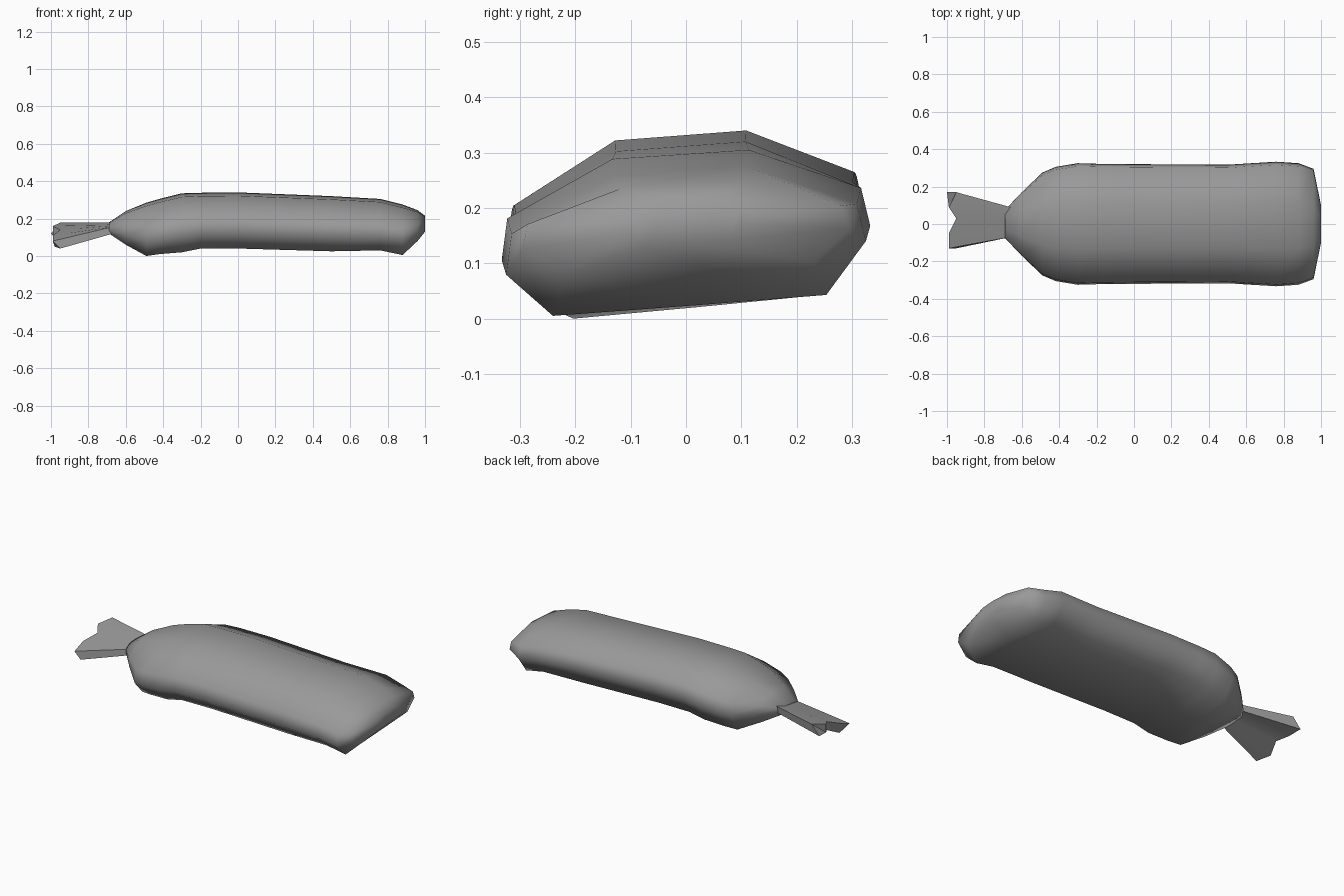
import bpy
import bmesh
import math

default_cube = bpy.data.objects.get("Cube")
if default_cube:
    bpy.data.objects.remove(default_cube, do_unlink=True)


def make_material(name, value):
    colour = (value, value, value, 1.0)
    material = bpy.data.materials.new(name)
    material.use_nodes = True
    material.diffuse_color = colour
    shader = next(n for n in material.node_tree.nodes if n.type == "BSDF_PRINCIPLED")
    shader.inputs["Base Color"].default_value = colour
    return material


def loft(name, rings, material, sharp_angle):
    """Skin closed rings of equal length and cap both ends."""
    bm = bmesh.new()
    loops = [[bm.verts.new(point) for point in ring] for ring in rings]
    count = len(loops[0])
    for start, end in zip(loops, loops[1:]):
        for i in range(count):
            j = (i + 1) % count
            bm.faces.new((start[i], start[j], end[j], end[i]))
    caps = [bm.faces.new(loops[0]), bm.faces.new(loops[-1])]
    bmesh.ops.triangulate(bm, faces=caps)
    bmesh.ops.recalc_face_normals(bm, faces=bm.faces[:])
    mesh = bpy.data.meshes.new(name)
    bm.to_mesh(mesh)
    bm.free()
    mesh.materials.append(material)
    obj = bpy.data.objects.new(name, mesh)
    bpy.context.collection.objects.link(obj)
    bpy.ops.object.select_all(action="DESELECT")
    obj.select_set(True)
    bpy.context.view_layer.objects.active = obj
    bpy.ops.object.shade_smooth_by_angle(angle=math.radians(sharp_angle))
    return obj


cloth = make_material("grey cloth", 0.32)

# Slumped sack cross-section: across (front to back) and up, both from -1 to 1
section = [(-.4, .88), (.34, 1), (.95, .5), (1, 0), (.78, -.72),
           (.1, -.85), (-.74, -1), (-1, -.45), (-.97, .1)]

# Stations along the sack: x, half width, top, bottom
stations = [
    (-.69, .075, .18, .12),
    (-.6, .17, .24, .06),
    (-.49, .275, .285, 0),
    (-.42, .305, .305, .01),
    (-.3, .325, .335, .02),
    (-.2, .322, .338, .04),
    (0, .32, .34, .04),
    (.5, .317, .32, .025),
    (.76, .333, .305, .03),
    (.88, .325, .275, .005),
    (.96, .295, .245, .08),
    (1, .1, .215, .13),
]


def sack_ring(x, half_width, top, bottom):
    middle, reach = (top + bottom) / 2, (top - bottom) / 2
    return [(x, across * half_width, middle + up * reach) for across, up in section]


loft("sack_body", [sack_ring(*station) for station in stations], cloth, 80)

# Flared, notched tail of the tied end: y, top x, bottom x, top z, bottom z
tail_tips = [
    (-.13, -.99, -.95, .08, .04),
    (-.05, -.99, -.98, .11, .05),
    (.03, -.95, -.95, .14, .09),
    (.09, -.99, -.99, .16, .11),
    (.17, -.95, -1, .178, .12),
]
last = len(tail_tips) - 1


def neck_point(index, side):
    across = index / last
    return (-.66, -.07 + across * .16, .14 + across * .02 + side * .018)


neck_ring = ([neck_point(i, 1) for i in range(last + 1)]
             + [neck_point(i, -1) for i in range(last, -1, -1)])
tip_ring = ([(top_x, y, top_z) for y, top_x, _, top_z, _ in tail_tips]
            + [(low_x, y, low_z) for y, _, low_x, _, low_z in reversed(tail_tips)])
loft("tied_tail", [neck_ring, tip_ring], cloth, 50)
